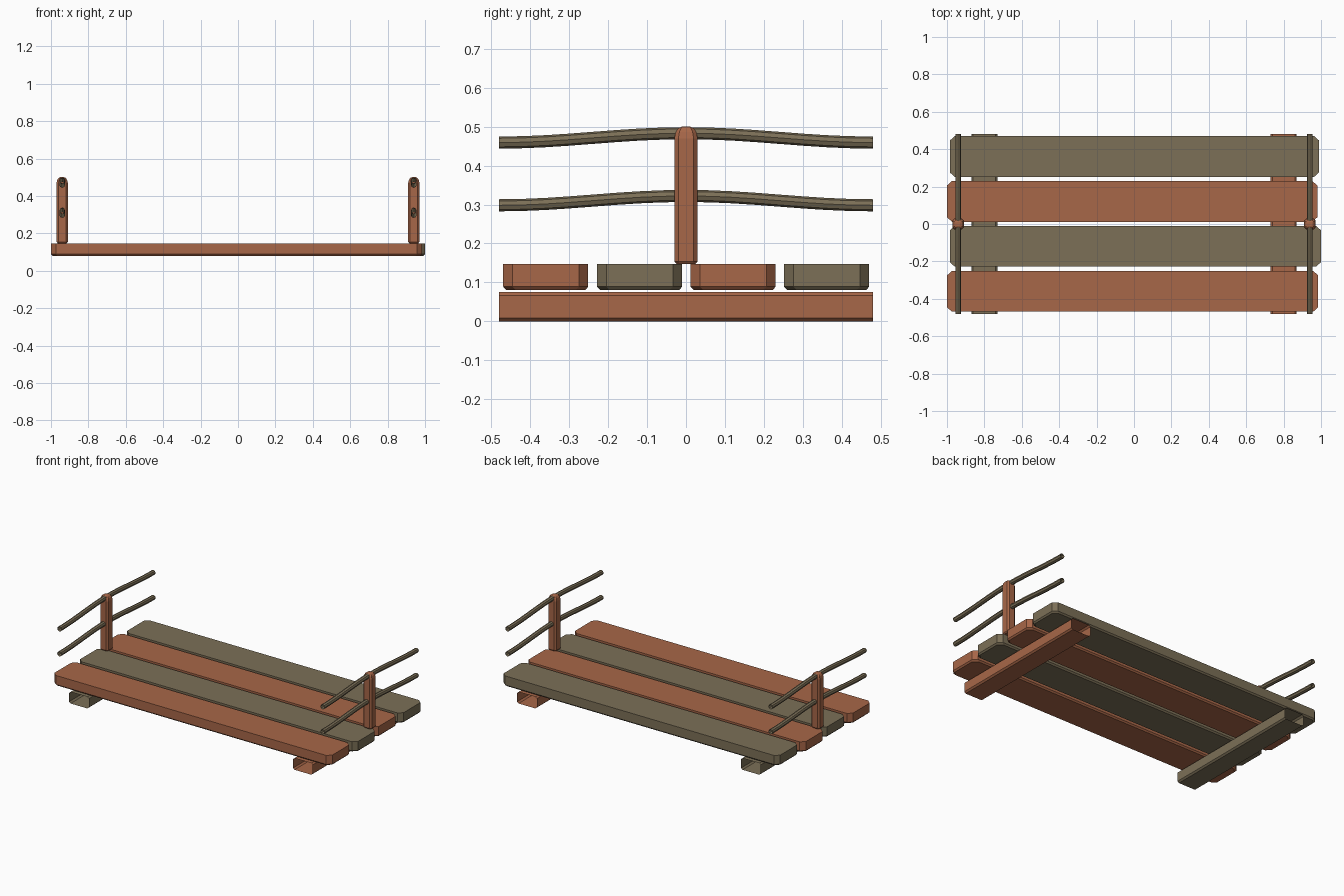
import bpy, math

cube = bpy.data.objects.get("Cube")
if cube:
    bpy.data.objects.remove(cube, do_unlink=True)


def make_material(name, rgb):
    mat = bpy.data.materials.new(name)
    mat.use_nodes = True
    mat.diffuse_color = (*rgb, 1)
    mat.node_tree.nodes["Principled BSDF"].inputs["Base Color"].default_value = (*rgb, 1)
    return mat


brown = make_material("warm brown wood", (0.39, 0.135, 0.065))
olive = make_material("grey olive wood", (0.2, 0.16, 0.095))


def loft(name, rings, mat, capped=True):
    """Join equal-sized rings of points into a skin, with optional end caps."""
    n = len(rings[0])
    verts = [p for ring in rings for p in ring]
    faces = []
    for r in range(len(rings) - 1):
        for i in range(n):
            j = (i + 1) % n
            faces.append((r * n + i, r * n + j, (r + 1) * n + j, (r + 1) * n + i))
    if capped:
        faces.append(tuple(reversed(range(n))))
        faces.append(tuple(range(len(verts) - n, len(verts))))
    mesh = bpy.data.meshes.new(name)
    mesh.from_pydata(verts, [], faces)
    mesh.materials.append(mat)
    obj = bpy.data.objects.new(name, mesh)
    bpy.context.collection.objects.link(obj)
    return obj


def cut_rect(a0, a1, b0, b1, ca, cb):
    """Counter-clockwise rectangle with cut corners."""
    return [(a0 + ca, b0), (a1 - ca, b0), (a1, b0 + cb), (a1, b1 - cb),
            (a1 - ca, b1), (a0 + ca, b1), (a0, b1 - cb), (a0, b0 + cb)]


# Deck planks with cut corners and a bevelled underside
planks = [(-1.0, 0.985, -0.36, brown), (-0.985, 1.0, -0.119, olive),
          (-1.0, 0.98, 0.121, brown), (-0.985, 0.99, 0.361, olive)]
for k, (x0, x1, yc, mat) in enumerate(planks):
    rings = []
    for z, inset in ((0.08, 0.008), (0.089, 0), (0.147, 0)):
        outline = cut_rect(x0 + inset, x1 - inset, yc - 0.109 + inset,
                           yc + 0.109 - inset, 0.027, 0.024)
        rings.append([(x, y, z) for x, y in outline])
    loft(f"deck_plank_{k + 1}", rings, mat)

for side, s, beam_mat in (("left", 1, brown), ("right", -1, olive)):
    # Hollow support beam, open at both ends
    section = cut_rect(s * 0.8 - 0.07, s * 0.8 + 0.07, 0, 0.075, 0.01, 0.009)
    loft(f"{side}_support_beam",
         [[(x, y, z) for x, z in section] for y in (0.48, -0.48)], beam_mat, False)

    # Post with a rounded top
    rings = []
    for z, f in ((0.147, 0.8), (0.154, 1), (0.47, 1), (0.486, 0.87), (0.496, 0.65), (0.5, 0.35)):
        h = 0.03 * f
        rings.append([(s * 0.94 + x, y, z) for x, y in cut_rect(-h, h, -h, h, h * 0.35, h * 0.35)])
    loft(f"{side}_post", rings, brown)

    # Gently arched hollow rails
    for level, base in (("upper", 0.459), ("lower", 0.298)):
        rings = []
        for i in range(17):
            y = 0.48 - 0.06 * i
            zc = base + 0.012 * (1 + math.cos(math.pi * y / 0.48))
            rings.append([(s * 0.94 + 0.0155 * math.cos(a), y, zc + 0.0155 * math.sin(a))
                          for a in (math.tau * k / 8 for k in range(8))])
        loft(f"{side}_{level}_rail", rings, olive, False)
